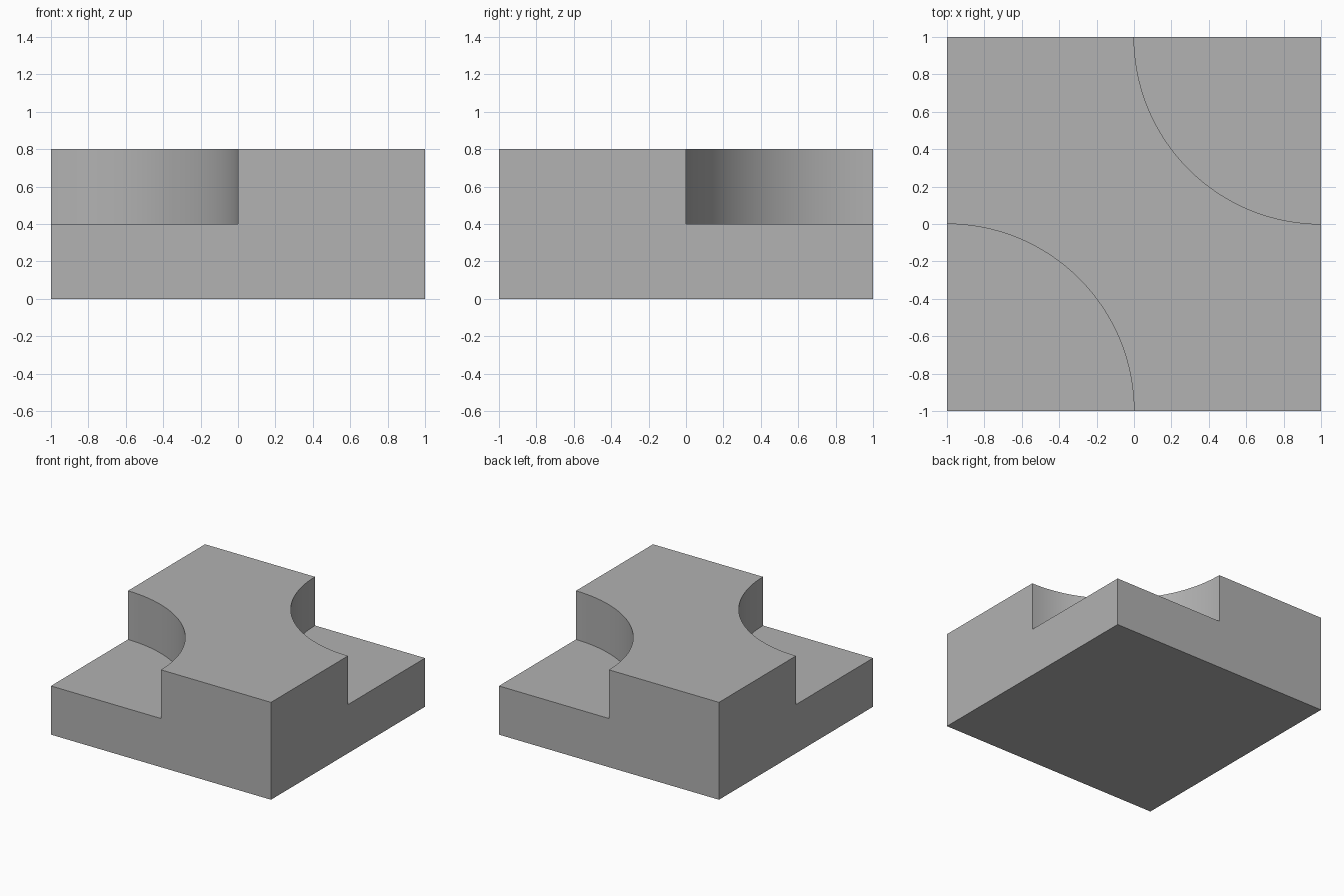
import bpy

cube = bpy.data.objects.get("Cube")
if cube:
    bpy.data.objects.remove(cube, do_unlink=True)

HALF, HEIGHT, LEDGE, RADIUS = 1.0, 0.8, 0.4, 1.0

grey = bpy.data.materials.new("plain grey")
grey.use_nodes = True
colour = (0.445, 0.445, 0.445, 1)
grey.diffuse_color = colour
grey.node_tree.nodes["Principled BSDF"].inputs["Base Color"].default_value = colour

# Square block
bpy.ops.mesh.primitive_cube_add(size=2 * HALF, location=(0, 0, HEIGHT / 2))
block = bpy.context.object
block.name = "stepped_block"
block.scale.z = HEIGHT / (2 * HALF)
bpy.ops.object.transform_apply(location=True, rotation=False, scale=True)
block.data.materials.append(grey)

# Quarter-round pockets in two opposite corners, down to the ledge
for side, name in ((-1, "front_right"), (1, "back_left")):
    bpy.ops.mesh.primitive_cylinder_add(
        vertices=128, radius=RADIUS, depth=HEIGHT,
        location=(side * HALF, side * HALF, LEDGE + HEIGHT / 2))
    cutter = bpy.context.object
    cutter.name = name + "_pocket_cutter"
    cutter.data.materials.append(grey)
    cutter.hide_render = True
    cut = block.modifiers.new(name + "_pocket", 'BOOLEAN')
    cut.operation = 'DIFFERENCE'
    cut.solver = 'EXACT'
    cut.object = cutter
    bpy.ops.object.select_all(action='DESELECT')
    block.select_set(True)
    bpy.context.view_layer.objects.active = block
    bpy.ops.object.modifier_apply(modifier=cut.name)
    bpy.data.objects.remove(cutter, do_unlink=True)

# Smooth curved walls with crisp edges
bpy.ops.object.shade_smooth_by_angle(angle=0.5)
